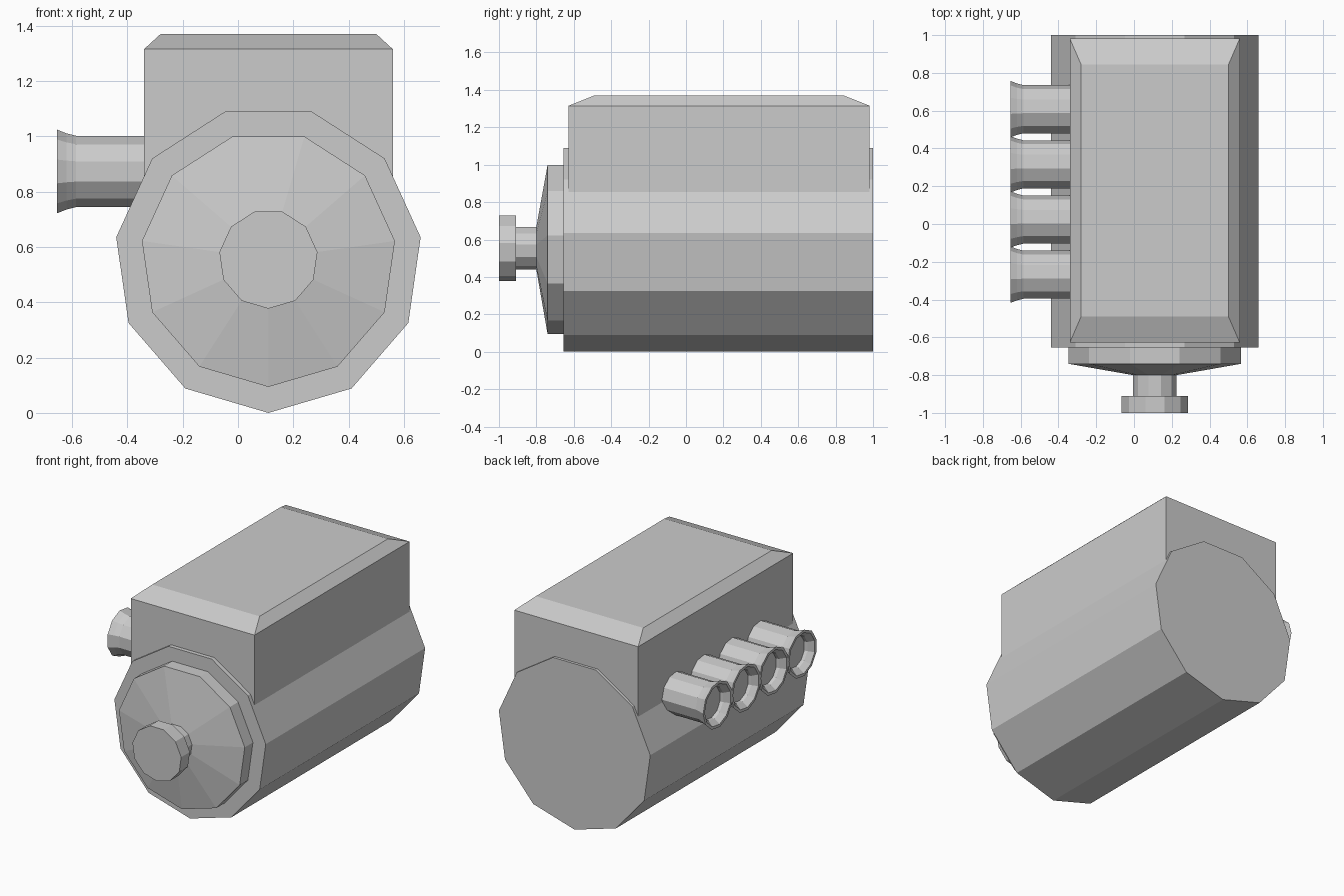
import bpy, bmesh, math
from mathutils import Vector

cube = bpy.data.objects.get("Cube")
if cube:
    bpy.data.objects.remove(cube, do_unlink=True)

SIDES = 11
CENTRE = (0.11, 0, 0.556)

grey = bpy.data.materials.new("plain grey")
grey.use_nodes = True
grey.diffuse_color = (0.6, 0.6, 0.6, 1)
grey.node_tree.nodes["Principled BSDF"].inputs["Base Color"].default_value = (0.6, 0.6, 0.6, 1)


def finish(name, bm):
    bmesh.ops.recalc_face_normals(bm, faces=bm.faces)
    mesh = bpy.data.meshes.new(name)
    bm.to_mesh(mesh)
    bm.free()
    mesh.materials.append(grey)
    obj = bpy.data.objects.new(name, mesh)
    bpy.context.collection.objects.link(obj)
    return obj


def turned(name, profile, axis, start, origin):
    """Faceted solid from (position, radius) pairs along an axis; start is the first corner's direction."""
    axis, start, origin = Vector(axis), Vector(start), Vector(origin)
    side = axis.cross(start)
    bm = bmesh.new()
    rings = []
    for pos, radius in profile:
        ring = []
        for k in range(SIDES):
            a = math.tau * k / SIDES
            ring.append(bm.verts.new(origin + axis * pos + radius * (start * math.cos(a) + side * math.sin(a))))
        rings.append(ring)
    for a, b in zip(rings, rings[1:]):
        for k in range(SIDES):
            n = (k + 1) % SIDES
            bm.faces.new((a[k], a[n], b[n], b[k]))
    bm.faces.new(rings[0])
    bm.faces.new(rings[-1])
    return finish(name, bm)


# Crankcase, front cover and pulley share one lengthwise axis
for name, profile in {
    "crankcase": [(-0.655, 0.556), (1.0, 0.556)],
    "front_cover": [(-0.80, 0.117), (-0.74, 0.462), (-0.64, 0.462)],
    "pulley_shaft": [(-0.92, 0.117), (-0.79, 0.117)],
    "pulley": [(-1.0, 0.179), (-0.91, 0.179)],
}.items():
    turned(name, profile, (0, 1, 0), (0, 0, -1), CENTRE)

# Cylinder head: a block with a chamfered top
bm = bmesh.new()
rings = []
for z, half_x, half_y in [(0.66, 0.45, 0.805), (1.315, 0.45, 0.805), (1.37, 0.39, 0.667)]:
    rings.append([bm.verts.new((0.11 + sx * half_x, 0.177 + sy * half_y, z))
                  for sx, sy in ((-1, -1), (1, -1), (1, 1), (-1, 1))])
for a, b in zip(rings, rings[1:]):
    for k in range(4):
        n = (k + 1) % 4
        bm.faces.new((a[k], a[n], b[n], b[k]))
bm.faces.new(rings[0])
bm.faces.new(rings[-1])
finish("cylinder_head", bm)

# Four flared exhaust stubs with recessed mouths
stub = [(0.30, 0.13), (0.585, 0.13), (0.62, 0.139), (0.655, 0.153),
        (0.655, 0.135), (0.62, 0.108), (0.60, 0.104)]
for i in range(4):
    turned(f"exhaust_stub_{i + 1}", stub, (-1, 0, 0), (0, 1, 0), (0, 0.605 - 0.292 * i, 0.873))
